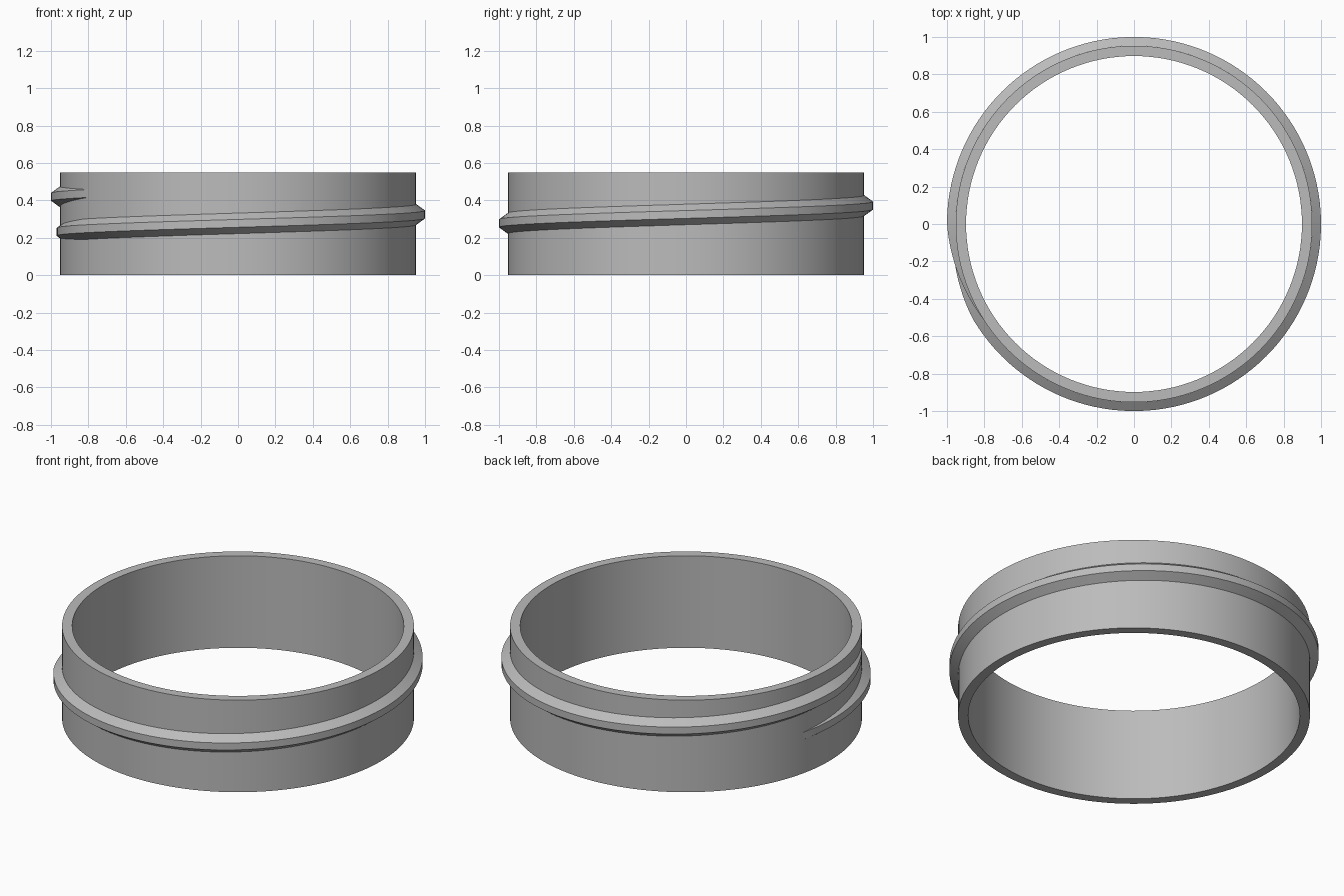
import bpy, bmesh
from math import sin, cos, radians, pi

if "Cube" in bpy.data.objects:
    bpy.data.objects.remove(bpy.data.objects["Cube"], do_unlink=True)

OUTER, INNER, HEIGHT, CREST = 0.953, 0.898, 0.55, 1.0
SEGMENTS = 128

grey = bpy.data.materials.new("plain grey")
grey.use_nodes = True
colour = (0.5, 0.5, 0.5, 1)
grey.diffuse_color = colour
grey.node_tree.nodes["Principled BSDF"].inputs["Base Color"].default_value = colour


def sweep(name, sections, closed):
    """Skin a list of cross-sections, joined in a loop or capped at the ends."""
    bm = bmesh.new()
    rows = [[bm.verts.new(p) for p in s] for s in sections]
    n = len(rows[0])
    for a, b in zip(rows, rows[1:] + rows[:1] if closed else rows[1:]):
        for i in range(n):
            j = (i + 1) % n
            bm.faces.new((a[i], a[j], b[j], b[i]))
    if not closed:
        bm.faces.new(rows[0])
        bm.faces.new(rows[-1])
    bmesh.ops.recalc_face_normals(bm, faces=bm.faces)
    mesh = bpy.data.meshes.new(name)
    bm.to_mesh(mesh)
    bm.free()
    mesh.materials.append(grey)
    obj = bpy.data.objects.new(name, mesh)
    bpy.context.collection.objects.link(obj)
    bpy.ops.object.select_all(action="DESELECT")
    obj.select_set(True)
    bpy.context.view_layer.objects.active = obj
    bpy.ops.object.shade_smooth_by_angle(angle=radians(25))
    return obj


def section(angle, profile):
    return [(r * cos(angle), r * sin(angle), z) for r, z in profile]


# Open cylindrical wall
wall = [(INNER, 0), (OUTER, 0), (OUTER, HEIGHT), (INNER, HEIGHT)]
sweep("neck_wall", [section(2 * pi * i / SEGMENTS, wall) for i in range(SEGMENTS)], True)

# Helical thread that rises out of the wall and sinks back after one turn
START, FULL, FADE, END = 165, 210, 540, 574
STEPS = 150
thread = []
for i in range(STEPS + 1):
    deg = START + (END - START) * i / STEPS
    grow = min(1, (deg - START) / (FULL - START), (END - deg) / (END - FADE))
    r = OUTER - 0.002 + (CREST - OUTER + 0.002) * grow
    z = 0.23 + 0.19 * (deg - 180) / 360
    root = r - (CREST - OUTER)
    thread.append(section(radians(deg), [
        (root, z - 0.055), (r, z - 0.021), (r, z + 0.021), (root, z + 0.055)]))
sweep("screw_thread", thread, False)
